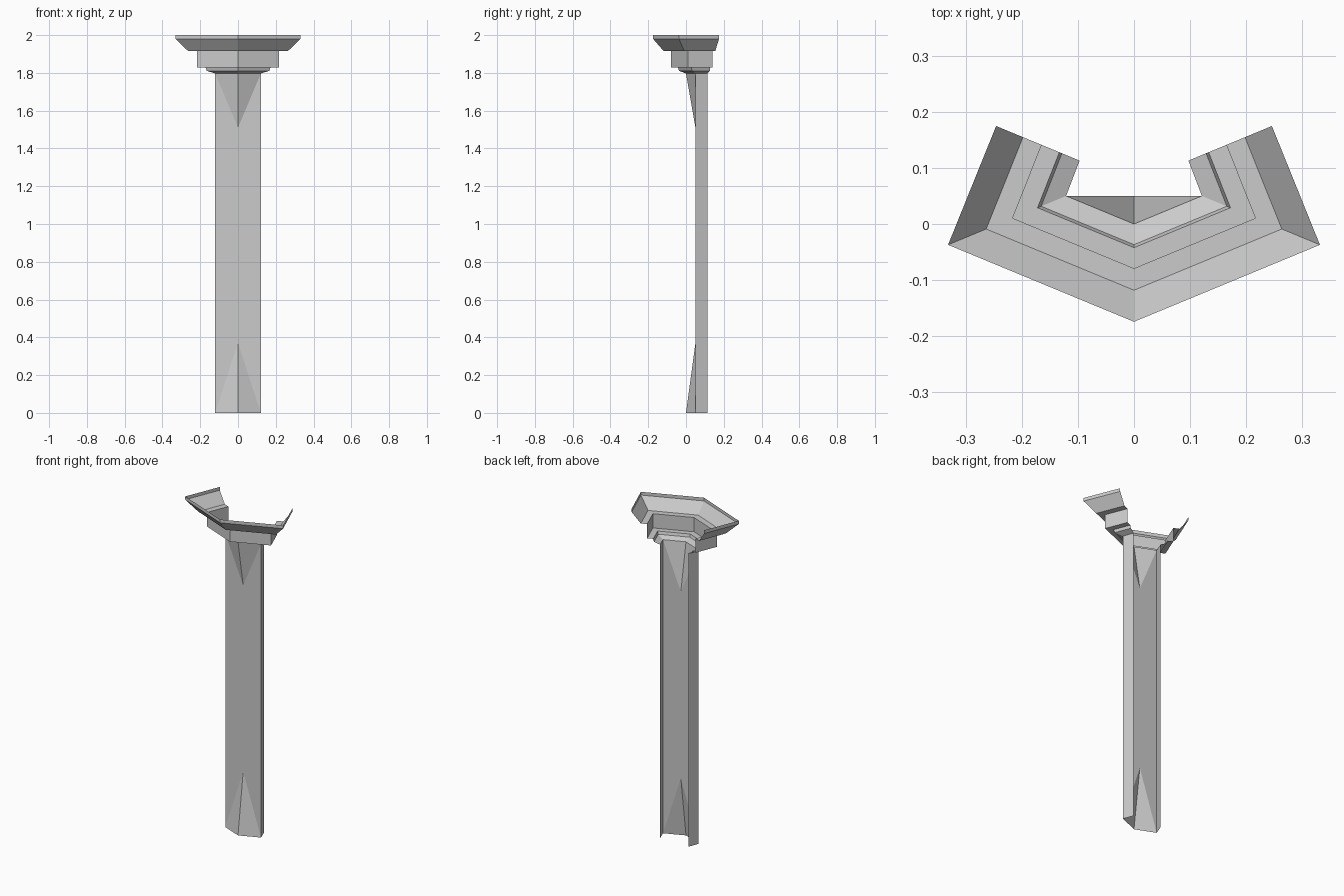
import bpy, bmesh, math

if "Cube" in bpy.data.objects:
    bpy.data.objects.remove(bpy.data.objects["Cube"])

S, C = math.sin(math.radians(22.5)), math.cos(math.radians(22.5))
CX, CY = 0.121, 0.05          # shaft corner
EX, EY = 0.097, 0.113         # rear edge of the side return
TOP = 1.797


def build(name, fill):
    bm = bmesh.new()
    fill(bm)
    bmesh.ops.remove_doubles(bm, verts=bm.verts, dist=1e-5)
    mesh = bpy.data.meshes.new(name)
    bm.to_mesh(mesh)
    bm.free()
    obj = bpy.data.objects.new(name, mesh)
    bpy.context.collection.objects.link(obj)
    # the model is symmetric about x = 0
    mod = obj.modifiers.new("mirror", 'MIRROR')
    mod.use_axis[0] = True
    mod.merge_threshold = 0.0001
    return obj


# Shaft: flat front with pointed stops at both ends, and a side return
def shaft(bm):
    def face(*pts):
        bm.faces.new([bm.verts.new(p) for p in pts])
    lo, hi = (CX, CY, 0), (CX, CY, TOP)
    tip_lo, tip_hi = (0, CY, 0.37), (0, CY, 1.51)
    face((0, 0, 0), lo, tip_lo)
    face(lo, hi, tip_hi, tip_lo)
    face((0, 0, TOP), tip_hi, hi)
    face(lo, (EX, EY, 0), (EX, EY, TOP), hi)


# Capital: moulding profile (offset, height) swept round the mitred plan
profile = [(0, TOP), (0.034, 1.811), (0.039, 1.828), (0.073, 1.828),
           (0.073, 1.915), (0.109, 1.915), (0.161, 1.98), (0.161, 2.0)]


def capital(bm):
    rows = []
    for d, z in profile:
        plan = [(0, -d / C),
                (CX + d * (S + C), CY + d * (S - C)),
                (EX + d * C, EY + d * S)]
        rows.append([bm.verts.new((x, y, z)) for x, y in plan])
    for a, b in zip(rows, rows[1:]):
        for i in range(2):
            bm.faces.new((a[i], a[i + 1], b[i + 1], b[i]))


build("pilaster_shaft", shaft)
build("pilaster_capital", capital)
